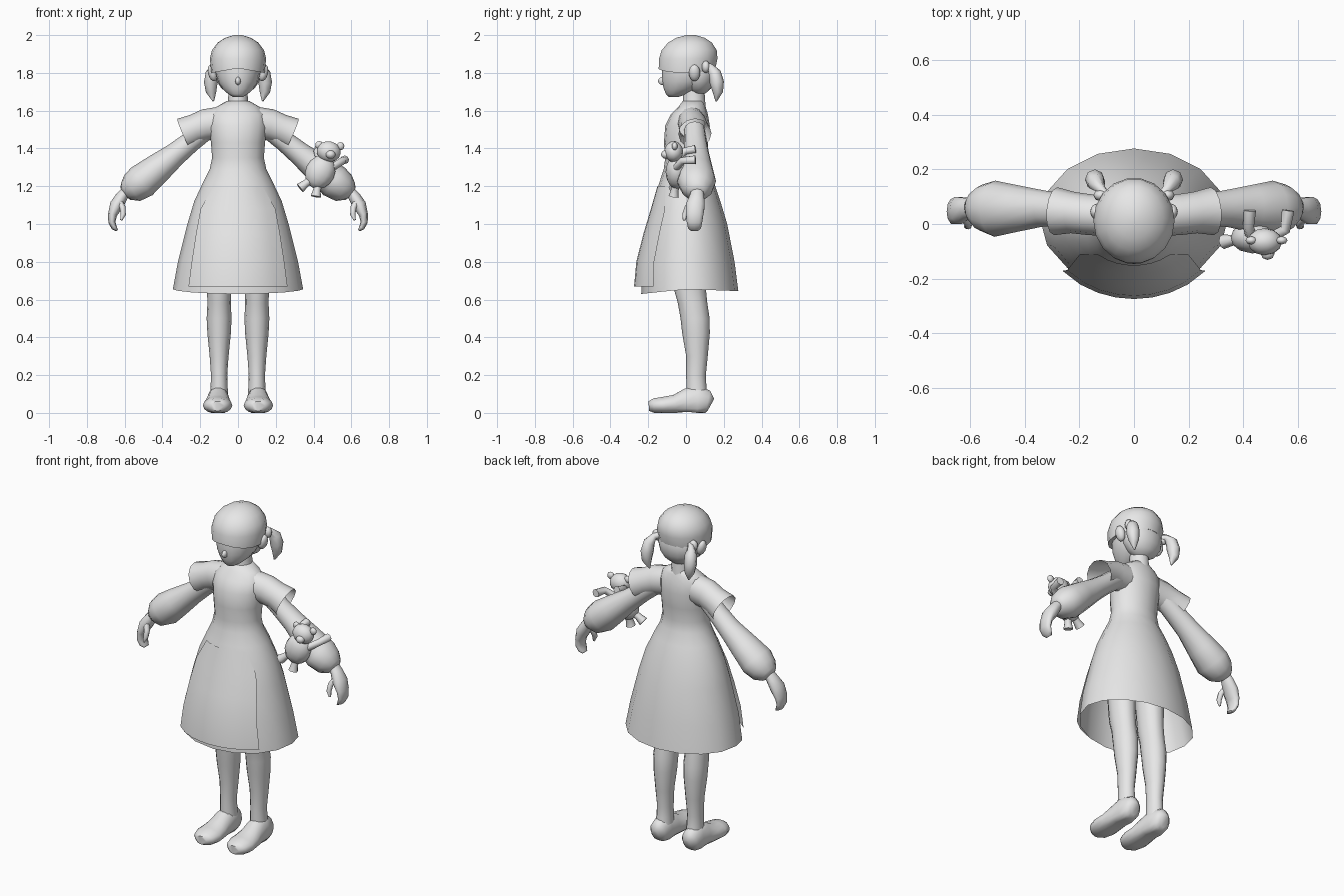
import bpy, bmesh, math
from mathutils import Vector, Matrix

grey = bpy.data.materials.new("plain_grey")
grey.diffuse_color = (0.8, 0.8, 0.8, 1)


def finish(name, bm, angle=60, fix=True):
    if fix:
        bmesh.ops.recalc_face_normals(bm, faces=bm.faces[:])
    me = bpy.data.meshes.new(name)
    bm.to_mesh(me)
    bm.free()
    me.materials.append(grey)
    ob = bpy.data.objects.new(name, me)
    bpy.context.collection.objects.link(ob)
    bpy.ops.object.select_all(action='DESELECT')
    ob.select_set(True)
    bpy.context.view_layer.objects.active = ob
    bpy.ops.object.shade_smooth_by_angle(angle=math.radians(angle))
    return ob


def loft(name, rings, n=12, hint=(0, 1, 0), axis=None, caps=(True, True), tweak=None, angle=60):
    """Skin elliptical rings (x, y, z, radius_a, radius_b) along a path; radius_b lies along hint."""
    bm = bmesh.new()
    pts = [Vector(r[:3]) for r in rings]
    loops = []
    for i, r in enumerate(rings):
        t = Vector(axis) if axis else pts[min(i + 1, len(pts) - 1)] - pts[max(i - 1, 0)]
        t.normalize()
        s = t.cross(Vector(hint)).normalized()
        u = s.cross(t)
        ring = []
        for k in range(n):
            a = 2 * math.pi * k / n
            p = pts[i] + s * (r[3] * math.cos(a)) + u * (r[4] * math.sin(a))
            ring.append(bm.verts.new(tweak(p, i) if tweak else p))
        loops.append(ring)
    for a, b in zip(loops, loops[1:]):
        for k in range(n):
            bm.faces.new((a[k], a[(k + 1) % n], b[(k + 1) % n], b[k]))
    if caps[0]:
        bm.faces.new(loops[0][::-1])
    if caps[1]:
        bm.faces.new(loops[-1])
    return finish(name, bm, angle)


def upright(name, rows, n=16, x=0, **kw):
    """Horizontal rings from rows of (z, centre_y, radius_x, radius_y)."""
    return loft(name, [(x, cy, z, rx, ry) for z, cy, rx, ry in rows], n, axis=(0, 0, 1), **kw)


def ball(name, c, r, tilt=0, seg=12):
    bm = bmesh.new()
    m = Matrix.Translation(c) @ Matrix.Rotation(tilt, 4, 'Y') @ Matrix.Diagonal((*r, 1))
    bmesh.ops.create_uvsphere(bm, u_segments=seg, v_segments=8, radius=1, matrix=m)
    return finish(name, bm)


def flip(rings, s):
    return [(r[0] * s, *r[1:]) for r in rings]


# Dress: torso and open bell skirt, hem dipping at the front
dress = [(.655, .02, .345, .257), (.80, .012, .318, .245), (1.0, .01, .268, .208),
         (1.12, .007, .232, .175), (1.22, .004, .185, .145), (1.29, 0, .150, .118),
         (1.35, 0, .137, .110), (1.43, 0, .143, .117), (1.52, .008, .155, .118),
         (1.58, .018, .150, .098), (1.62, .032, .115, .072), (1.65, .038, .062, .056)]


def hem(p, i):
    if i == 0:
        p.z -= .025 * max(0, -p.y / .235) + .01 * max(0, p.y / .275)
    return p


upright("dress", dress, caps=(False, True), tweak=hem)

# Apron: curved front panel standing just proud of the skirt
bm = bmesh.new()
rows = []
for z, half, cy, rx, ry in [(.67, .262, .02, .345, .295), (.80, .245, .012, .325, .275),
                            (.95, .222, .01, .288, .235), (1.08, .198, .008, .25, .194),
                            (1.2, .13, .004, .197, .155)]:
    rows.append([bm.verts.new((half * k / 4, cy - ry * math.sqrt(1 - (half * k / 4 / rx) ** 2), z))
                 for k in range(-4, 5)])
for a, b in zip(rows, rows[1:]):
    for k in range(8):
        bm.faces.new((a[k], a[k + 1], b[k + 1], b[k]))
finish("apron", bm, fix=False)

# Neck and face
upright("neck", [(1.60, .04, .065, .065), (1.66, .043, .052, .058), (1.74, .04, .05, .055)], 12)
upright("face", [(1.672, -.066, .026, .024), (1.688, -.05, .052, .056), (1.715, -.022, .082, .095),
                 (1.755, -.002, .106, .125), (1.80, .006, .118, .134), (1.86, .01, .12, .135)])
ball("nose", (0, -.122, 1.757), (.015, .026, .022))

# Hair: overhanging fringe cap plus the back of the head


def fringe(p, i):
    if i < 2:
        p.z -= .025 * min(1, abs(p.x) / .14)
    return p


upright("hair_cap", [(1.825, .005, .116, .130), (1.825, .005, .141, .152), (1.875, .012, .149, .157),
                     (1.92, .017, .138, .148), (1.96, .021, .108, .118), (1.985, .024, .070, .078),
                     (2.0, .025, .022, .025)], 18, tweak=fringe, angle=50)
ball("hair_back", (0, .068, 1.80), (.122, .090, .118), seg=16)

# Legs, shoes, arms, ears and pigtails, one of each per side
for s, side in ((-1, "right"), (1, "left")):
    ball(side + "_ear", (s * .135, .045, 1.80), (.024, .03, .045), s * .25)
    loft(side + "_pigtail", flip([(.095, .09, 1.84, .02, .02), (.122, .128, 1.832, .018, .018),
                                  (.138, .152, 1.80, .033, .033), (.144, .163, 1.75, .036, .038),
                                  (.142, .168, 1.70, .028, .028), (.13, .16, 1.65, .004, .004)], s), 8)
    ball(side + "_hair_tie", (s * .122, .105, 1.832), (.027, .022, .032), seg=8)
    upright(side + "_leg", [(.06, .06, .05, .06), (.14, .055, .045, .053), (.20, .053, .043, .052),
                            (.30, .058, .050, .057), (.42, .053, .062, .073), (.50, .048, .066, .077),
                            (.58, .035, .062, .078), (.66, .02, .064, .085), (.90, .01, .08, .09)],
            12, x=s * .10)
    # Shoe: rings run heel to toe, flattened against the floor
    loft(side + "_shoe", [(s * .105, .133, .045, .03, .035), (s * .105, .115, .055, .05, .065),
                          (s * .105, .06, .06, .058, .09), (s * .105, .0, .055, .062, .075),
                          (s * .107, -.06, .045, .072, .052), (s * .108, -.12, .04, .078, .046),
                          (s * .108, -.17, .038, .064, .040), (s * .108, -.197, .036, .035, .026)],
         14, hint=(0, 0, 1), tweak=lambda p, i: Vector((p.x, p.y, max(p.z, .006 if abs(p.y) < .03 else 0))))
    # Cap sleeve, open at the mouth
    loft(side + "_cap_sleeve", flip([(.10, .03, 1.535, .085, .075), (.17, .035, 1.525, .084, .075),
                                     (.225, .042, 1.505, .078, .076), (.287, .047, 1.478, .086, .088)], s),
         12, caps=(True, False))
    # Puffed lower sleeve gathered at the wrist
    loft(side + "_puff_sleeve", flip([(.17, .045, 1.50, .055, .055), (.25, .05, 1.435, .055, .06),
                                      (.33, .057, 1.37, .062, .066), (.43, .057, 1.29, .080, .086),
                                      (.51, .056, 1.225, .092, .103), (.56, .06, 1.19, .080, .085),
                                      (.595, .062, 1.172, .050, .055), (.605, .062, 1.165, .03, .035)], s), 12)
    loft(side + "_hand", flip([(.59, .06, 1.18, .025, .033), (.615, .058, 1.145, .032, .04),
                               (.643, .05, 1.10, .036, .052), (.664, .046, 1.05, .024, .048),
                               (.668, .045, 1.01, .019, .043), (.655, .045, .98, .015, .036),
                               (.64, .045, .966, .006, .022)], s), 10)
    loft(side + "_thumb", flip([(.63, .03, 1.12, .018, .018), (.61, .008, 1.085, .016, .017),
                                (.608, -.005, 1.05, .014, .015), (.618, -.01, 1.02, .006, .007)], s), 8)

# Toy bear clinging to the left sleeve
ball("bear_body", (.435, -.05, 1.275), (.078, .058, .092), .45)
ball("bear_head", (.48, -.065, 1.383), (.064, .05, .055), .2)
ball("bear_snout", (.49, -.108, 1.368), (.026, .024, .022), seg=8)
for x, z in ((.43, 1.418), (.542, 1.412)):
    ball("bear_ear", (x, -.06, z), (.021, .015, .021), seg=8)
for path in ([(.43, -.05, 1.335), (.42, -.01, 1.385), (.425, .05, 1.395)],
             [(.50, -.05, 1.30), (.555, -.02, 1.335), (.565, .05, 1.34)]):
    loft("bear_arm", [(*p, r, r) for p, r in zip(path, (.02, .02, .023))], 8, hint=(0, .3, 1))
for path in ([(.40, -.05, 1.245), (.36, -.06, 1.215), (.328, -.065, 1.19)],
             [(.425, -.05, 1.215), (.418, -.06, 1.18), (.412, -.065, 1.145)]):
    loft("bear_leg", [(*p, r, r) for p, r in zip(path, (.024, .02, .027))], 8)
